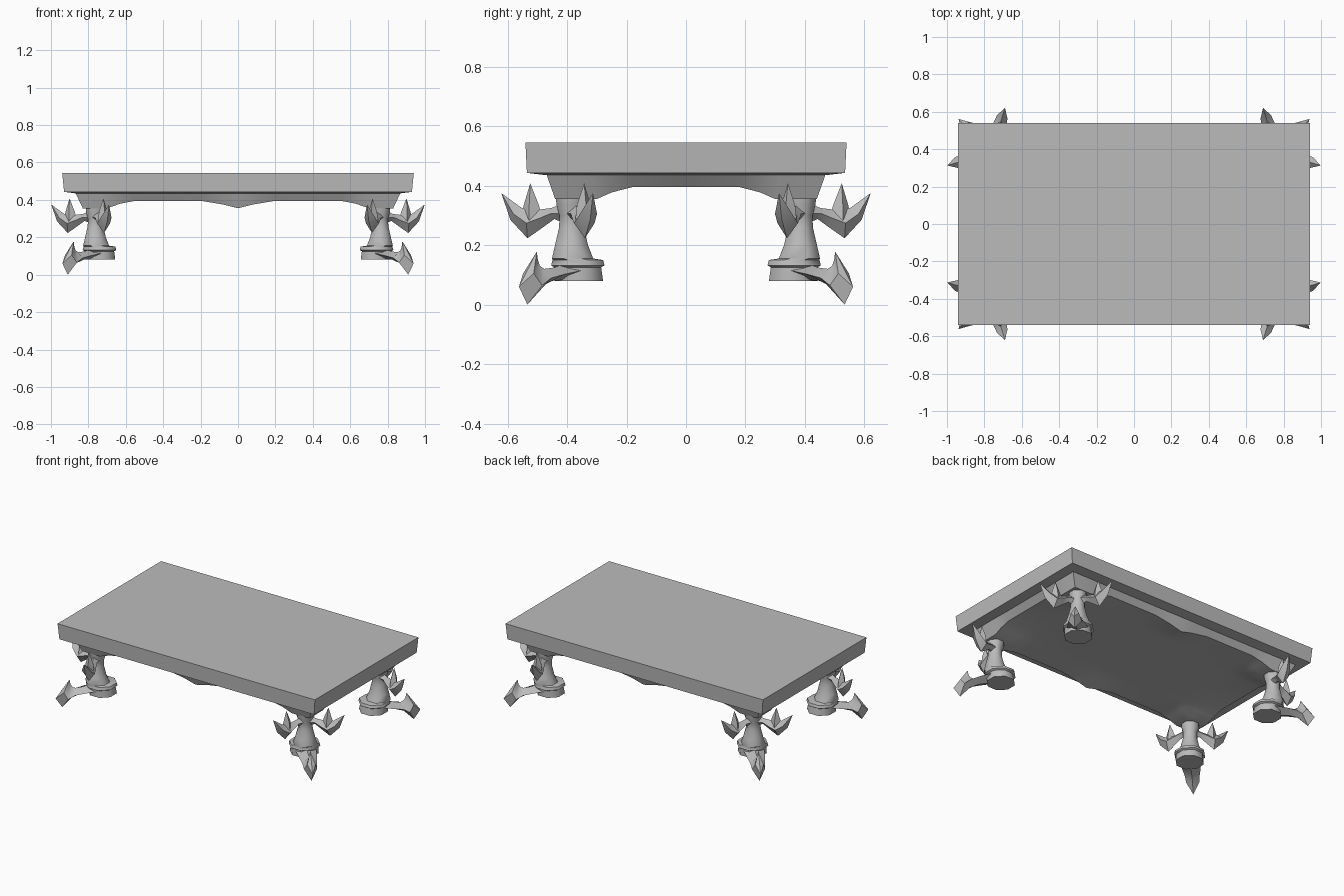
import bpy, bmesh, math

cube = bpy.data.objects.get("Cube")
if cube:
    bpy.data.objects.remove(cube, do_unlink=True)

GREY = (0.5, 0.5, 0.5, 1.0)
mat = bpy.data.materials.new("plain grey")
mat.use_nodes = True
mat.diffuse_color = GREY
bsdf = next(n for n in mat.node_tree.nodes if n.type == 'BSDF_PRINCIPLED')
bsdf.inputs["Base Color"].default_value = GREY

LEG_X, LEG_Y = 0.762, 0.385


def finish(name, bm, mirrored=False, angle=40):
    bmesh.ops.remove_doubles(bm, verts=bm.verts, dist=1e-5)
    bmesh.ops.recalc_face_normals(bm, faces=bm.faces)
    mesh = bpy.data.meshes.new(name)
    bm.to_mesh(mesh)
    bm.free()
    mesh.materials.append(mat)
    obj = bpy.data.objects.new(name, mesh)
    bpy.context.collection.objects.link(obj)
    bpy.ops.object.select_all(action='DESELECT')
    obj.select_set(True)
    bpy.context.view_layer.objects.active = obj
    bpy.ops.object.shade_smooth_by_angle(angle=math.radians(angle))
    if mirrored:
        mod = obj.modifiers.new("four corners", 'MIRROR')
        mod.use_axis = (True, True, False)
        centre = bpy.data.objects.get("mirror_centre")
        if centre is None:
            centre = bpy.data.objects.new("mirror_centre", None)
            bpy.context.collection.objects.link(centre)
            centre.hide_render = True
        mod.mirror_object = centre
        mod.use_mirror_merge = False
    return obj


def bridge(bm, a, b):
    n = len(a)
    for i in range(n):
        bm.faces.new((a[i], a[(i + 1) % n], b[(i + 1) % n], b[i]))


def loft(bm, rings, tip=None):
    """Skin closed rings, capping the start and ending in a cap or a point."""
    loops = [[bm.verts.new(p) for p in ring] for ring in rings]
    for a, b in zip(loops, loops[1:]):
        bridge(bm, a, b)
    bm.faces.new(loops[0])
    if tip:
        t, last = bm.verts.new(tip), loops[-1]
        for i in range(len(last)):
            bm.faces.new((last[i], last[(i + 1) % len(last)], t))
    else:
        bm.faces.new(loops[-1])


def claw(name, degrees, parts):
    """Curved claw built from diamond sections in a vertical plane."""
    ca, sa = math.cos(math.radians(degrees)), math.sin(math.radians(degrees))

    def at(u, v, z):
        return (LEG_X + u * ca - v * sa, LEG_Y + u * sa + v * ca, z)

    bm = bmesh.new()
    for sections, tip in parts:
        rings = []
        for u0, z0, u1, z1, w in sections:
            um, zm = (u0 + u1) / 2, (z0 + z1) / 2
            rings.append([at(u0, 0, z0), at(um, w, zm), at(u1, 0, z1), at(um, -w, zm)])
        loft(bm, rings, at(tip[0], 0, tip[1]))
    return finish(name, bm, mirrored=True)


# Table top: thick slab tapering slightly downwards
bm = bmesh.new()
loft(bm, [[(sx * x, sy * y, z) for sx, sy in ((-1, -1), (1, -1), (1, 1), (-1, 1))]
          for x, y, z in ((0.87, 0.47, 0.435), (0.93, 0.535, 0.443), (0.94, 0.54, 0.545))])
finish("table_top", bm)

# Apron: tapered frame with low corners, arched edges and a pointed drop mid-side
half_x = [0.08, 0.2, 0.55, 0.63, 0.7, 0.83]
half_y = [0.18, 0.25, 0.3, 0.36, 0.44]
xs = [-x for x in reversed(half_x)] + [0] + half_x
ys = [-y for y in reversed(half_y)] + [0] + half_y


def underside(x, y):
    x, y = abs(x), abs(y)
    corner = min(max((x - 0.55) / 0.15, 0), 1) * min(max((y - 0.18) / 0.12, 0), 1)
    point = max(1 - x / 0.2, 0) ** 1.4 * min(max((y - 0.3) / 0.14, 0), 1)
    return 0.395 - 0.04 * max(corner ** 1.5, point)


bm = bmesh.new()
grid = [[bm.verts.new((x, y, underside(x, y))) for y in ys] for x in xs]
for a, b in zip(grid, grid[1:]):
    for j in range(len(ys) - 1):
        bm.faces.new((a[j], a[j + 1], b[j + 1], b[j]))
rim = ([col[0] for col in grid] + grid[-1][1:]
       + [col[-1] for col in reversed(grid[:-1])] + list(reversed(grid[0][1:-1])))
upper = [bm.verts.new((v.co.x * 0.87 / 0.83, v.co.y * 0.47 / 0.44, 0.44)) for v in rim]
bridge(bm, rim, upper)
bm.faces.new(upper)
finish("apron", bm)

# Legs: eight-sided pad and waisted column (height, radius, shift along the diagonal)
profile = [(0.08, 0.088, -0.035), (0.125, 0.085, -0.03), (0.132, 0.097, -0.03),
           (0.15, 0.092, -0.03), (0.155, 0.075, -0.005), (0.2, 0.06, 0),
           (0.26, 0.045, 0), (0.3, 0.044, 0), (0.335, 0.055, 0), (0.37, 0.057, 0)]
bm = bmesh.new()
rings = []
for z, r, shift in profile:
    d = shift * math.sqrt(0.5)
    rings.append([(LEG_X + d + r * math.cos(k * math.pi / 4 + math.pi / 8),
                   LEG_Y + d + r * math.sin(k * math.pi / 4 + math.pi / 8), z)
                  for k in range(8)])
loft(bm, rings)
finish("legs", bm, mirrored=True, angle=50)

# Foot claws reaching out diagonally and curling up
toe = [(0, 0.085, 0, 0.15, 0.065), (0.09, 0.08, 0.08, 0.125, 0.055),
       (0.15, 0.06, 0.13, 0.12, 0.045), (0.21, 0.0, 0.15, 0.13, 0.04),
       (0.25, 0.06, 0.16, 0.15, 0.025)]
claw("foot_claws", 45, [(toe, (0.165, 0.178))])

# Upper claws splayed along both sides, each with a long tip and an inner barb
blade = [(0.02, 0.27, 0.02, 0.345, 0.03), (0.06, 0.288, 0.07, 0.325, 0.022),
         (0.1, 0.26, 0.11, 0.32, 0.03), (0.155, 0.223, 0.14, 0.325, 0.036),
         (0.215, 0.285, 0.175, 0.325, 0.03)]
barb = [(0.1, 0.28, 0.18, 0.28, 0.03), (0.115, 0.335, 0.168, 0.335, 0.024)]
parts = [(blade, (0.247, 0.375)), (barb, (0.145, 0.408))]
claw("end_claws", -17, parts)
claw("side_claws", 107, parts)
